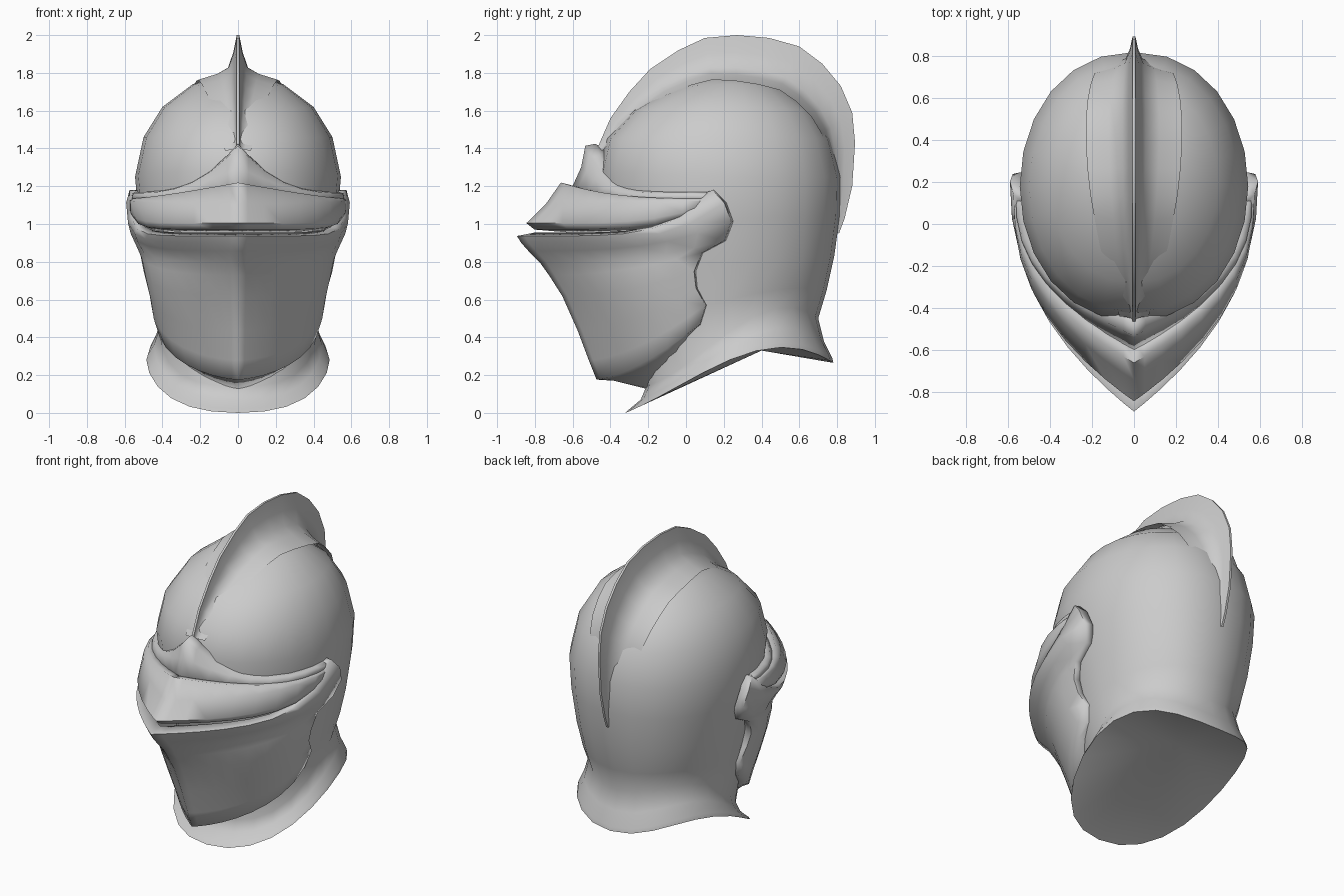
import bpy, math

if "Cube" in bpy.data.objects:
    bpy.data.objects.remove(bpy.data.objects["Cube"])

steel = bpy.data.materials.new("grey_steel")
steel.use_nodes = True
colour = (0.6, 0.6, 0.6, 1)
steel.diffuse_color = colour
steel.node_tree.nodes["Principled BSDF"].inputs["Base Color"].default_value = colour


def make_object(name, verts, faces, angle):
    mesh = bpy.data.meshes.new(name)
    mesh.from_pydata(verts, [], faces)
    mesh.materials.append(steel)
    obj = bpy.data.objects.new(name, mesh)
    bpy.context.collection.objects.link(obj)
    bpy.ops.object.select_all(action="DESELECT")
    obj.select_set(True)
    bpy.context.view_layer.objects.active = obj
    bpy.ops.object.mode_set(mode="EDIT")
    bpy.ops.mesh.select_all(action="SELECT")
    bpy.ops.mesh.normals_make_consistent(inside=False)
    bpy.ops.object.mode_set(mode="OBJECT")
    bpy.ops.object.shade_smooth_by_angle(angle=math.radians(angle))
    return obj


def grid_faces(rows, cols, wrap=False):
    faces = []
    for r in range(rows - 1):
        for c in range(cols if wrap else cols - 1):
            d = (c + 1) % cols
            faces.append((r * cols + c, r * cols + d,
                          (r + 1) * cols + d, (r + 1) * cols + c))
    return faces


def skull(name, rings, bottom, top, count=24):
    # each ring: half width, front y and z, back y and z, side z
    verts = []
    for w, yf, zf, yb, zb, zs in rings:
        for i in range(count):
            a = math.tau * i / count
            s, v = math.sin(a), -math.cos(a)
            x = math.copysign(abs(s) ** 0.92, s) * w
            y = (yf + yb) / 2 + v * (yb - yf) / 2
            z = zs + (zb - zf) / 2 * v + ((zb + zf) / 2 - zs) * v * v
            z += 0.38 * (zb - zf) * v * (1 - v * v)
            verts.append((x, y, z))
    faces = grid_faces(len(rings), count, wrap=True)
    low, high = len(verts), len(verts) + 1
    last = low - count
    for i in range(count):
        j = (i + 1) % count
        faces.append((low, j, i))
        faces.append((high, last + i, last + j))
    return make_object(name, verts + [bottom, top], faces, 50)


def wrap_plate(name, rows, bulge_top, bulge_bottom, count=9):
    # each row: front y and z, rear x, y and z, and the power of the height
    # change, which comes late when positive and early when negative
    verts = []
    for r, (yf, zf, xr, yr, zr, power) in enumerate(rows):
        bulge = bulge_top + (bulge_bottom - bulge_top) * r / (len(rows) - 1)
        half = []
        for i in range(count + 1):
            s = (i / count) ** 1.5
            x = xr * (1 - (1 - s) ** bulge)
            rise = s ** power if power > 0 else 1 - (1 - s) ** -power
            half.append((x, yf + (yr - yf) * s, zf + (zr - zf) * rise))
        half.append((xr - 0.05, yr + 0.01, zr))  # tucked against the skull
        verts += [(-x, y, z) for x, y, z in half[:0:-1]] + half
    cols = 2 * count + 3
    obj = make_object(name, verts, grid_faces(len(rows), cols), 70)
    shell = obj.modifiers.new("thickness", "SOLIDIFY")
    shell.thickness = 0.01
    shell.offset = 0
    return obj


# Skull with flared neck collar and closed underside
skull("skull_and_collar", [
    (0.485, -0.32, 0, 0.78, 0.265, 0.28),
    (0.478, -0.3, 0.02, 0.775, 0.29, 0.305),
    (0.445, -0.24, 0.07, 0.73, 0.38, 0.36),
    (0.418, -0.21, 0.14, 0.7, 0.5, 0.44),
    (0.447, -0.28, 0.5, 0.745, 0.65, 0.6),
    (0.487, -0.36, 0.8, 0.785, 0.83, 0.8),
    (0.525, -0.43, 1.05, 0.815, 1.05, 1.03),
    (0.545, -0.46, 1.28, 0.82, 1.25, 1.25),
    (0.5, -0.42, 1.45, 0.77, 1.45, 1.46),
    (0.4, -0.28, 1.6, 0.67, 1.6, 1.62),
    (0.24, -0.09, 1.71, 0.52, 1.71, 1.74),
    (0.11, 0.08, 1.76, 0.4, 1.76, 1.78),
], (0, 0.4, 0.33), (0, 0.25, 1.79))

# Comb running over the skull, flaring concavely into its base
outline = [(-0.47, 1.4), (-0.4, 1.56), (-0.3, 1.7), (-0.19, 1.82),
           (-0.04, 1.92), (0.1, 1.985), (0.27, 2), (0.44, 1.985),
           (0.6, 1.94), (0.72, 1.85), (0.82, 1.73), (0.88, 1.59),
           (0.895, 1.43), (0.88, 1.2), (0.84, 1.03), (0.81, 0.95)]
section = [(0.007, 0), (0.026, 0.4), (0.055, 0.75), (0.12, 0.91), (0.23, 1.06)]
section = [(-x, depth) for x, depth in section[::-1]] + section
comb = []
for i, (y, z) in enumerate(outline):
    arch = math.sin(math.pi * i / (len(outline) - 1))
    dy, dz = 0.25 - y, 1.15 - z
    reach = (0.03 + 0.21 * arch) / math.hypot(dy, dz)
    for side, depth in section:
        width = side * (0.3 + 0.7 * arch) if depth else side
        comb.append((width, y + dy * reach * depth, z + dz * reach * depth))
make_object("comb", comb, grid_faces(len(outline), len(section)), 60)

# Lower face guard with flared lip and rear pivot lobes
wrap_plate("lower_visor", [
    (-0.8, 0.95, 0.53, 0.1, 1.16, 5),
    (-0.89, 0.935, 0.572, 0.14, 1.175, 5),
    (-0.87, 0.905, 0.588, 0.2, 1.11, 4),
    (-0.83, 0.86, 0.575, 0.235, 1.015, 3),
    (-0.77, 0.8, 0.54, 0.2, 0.915, 2.5),
    (-0.72, 0.73, 0.515, 0.08, 0.85, 2),
    (-0.65, 0.62, 0.495, 0.04, 0.75, 2),
    (-0.57, 0.44, 0.47, 0.05, 0.66, 1.8),
    (-0.51, 0.28, 0.455, 0.1, 0.57, 1.6),
    (-0.47, 0.18, 0.425, 0.07, 0.47, 1.5),
    (-0.38, 0.175, 0.4, 0.06, 0.46, 1.5),
    (-0.2, 0.13, 0.36, 0.06, 0.45, 1.5),
], 2.3, 1.75)

# Sight plate above the eye slit
wrap_plate("upper_visor", [
    (-0.57, 1.19, 0.53, 0.12, 1.125, -3),
    (-0.66, 1.215, 0.56, 0.12, 1.13, -3),
    (-0.74, 1.1, 0.57, 0.13, 1.125, 1),
    (-0.84, 1.005, 0.572, 0.14, 1.12, 4),
    (-0.8, 0.975, 0.56, 0.13, 1.11, 4),
    (-0.62, 0.96, 0.52, 0.12, 1.1, 4),
], 2.4, 2.4)

# Pointed brow plate
wrap_plate("brow_plate", [
    (-0.42, 1.38, 0.5, 0.13, 1.16, -7),
    (-0.48, 1.42, 0.535, 0.13, 1.165, -7),
    (-0.53, 1.41, 0.555, 0.14, 1.16, -7),
    (-0.55, 1.3, 0.56, 0.14, 1.145, -5),
    (-0.6, 1.19, 0.555, 0.13, 1.12, -3),
], 2.8, 2.5)
